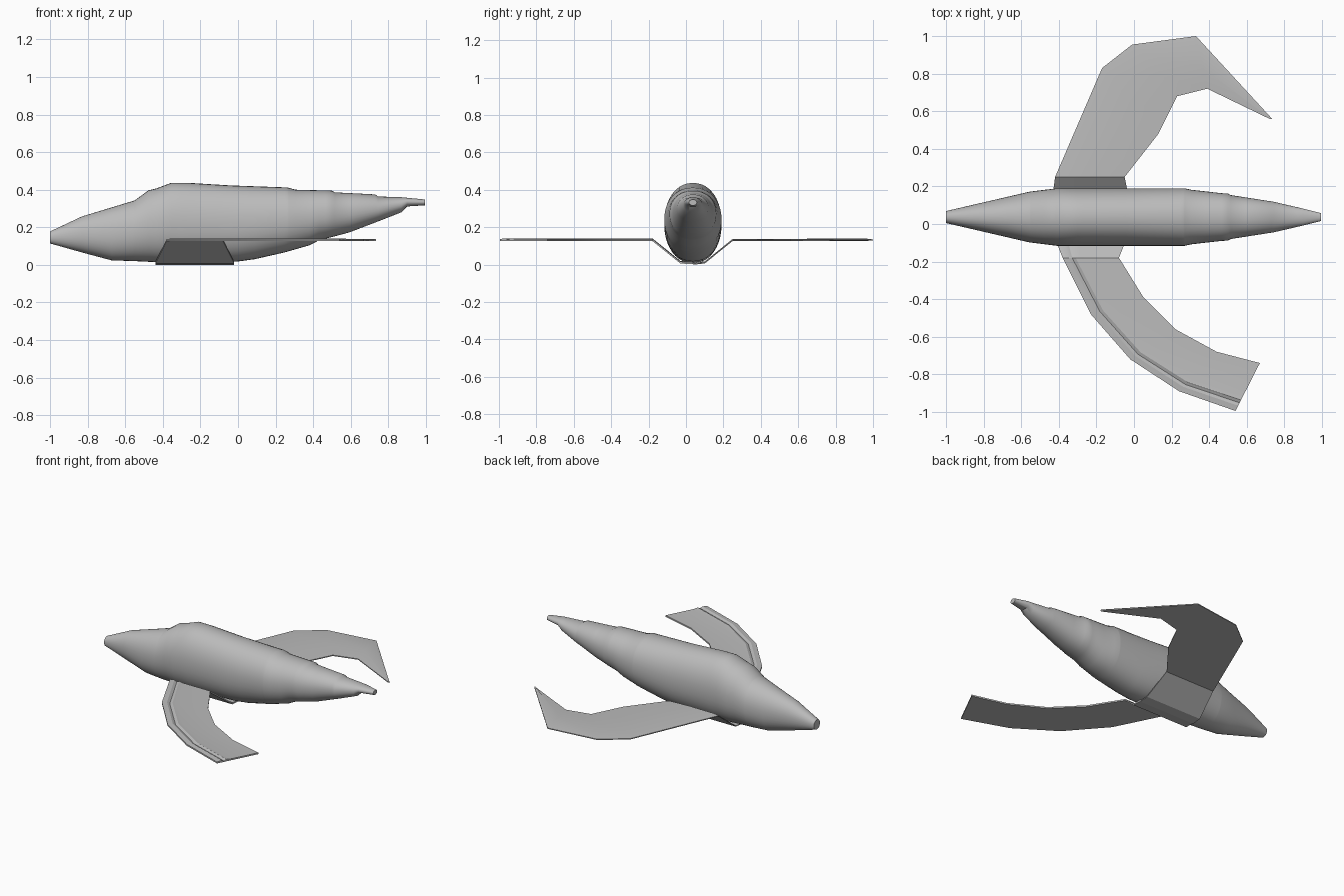
import bpy, bmesh, math

if "Cube" in bpy.data.objects:
    bpy.data.objects.remove(bpy.data.objects["Cube"])

grey = bpy.data.materials.new("light_grey")
grey.diffuse_color = (0.5, 0.5, 0.5, 1)
grey.use_nodes = True
grey.node_tree.nodes["Principled BSDF"].inputs["Base Color"].default_value = grey.diffuse_color
CY = 0.037  # fuselage centre line


def loft(name, rings, angle):
    """Skin closed rings of equal length, cap both ends."""
    bm = bmesh.new()
    vr = [[bm.verts.new(p) for p in r] for r in rings]
    n = len(vr[0])
    for a, b in zip(vr, vr[1:]):
        for i in range(n):
            j = (i + 1) % n
            bm.faces.new((a[i], a[j], b[j], b[i]))
    bm.faces.new(vr[0])
    bm.faces.new(vr[-1])
    bmesh.ops.recalc_face_normals(bm, faces=bm.faces)
    me = bpy.data.meshes.new(name)
    bm.to_mesh(me)
    bm.free()
    me.materials.append(grey)
    ob = bpy.data.objects.new(name, me)
    bpy.context.collection.objects.link(ob)
    bpy.ops.object.select_all(action='DESELECT')
    ob.select_set(True)
    bpy.context.view_layer.objects.active = ob
    bpy.ops.object.shade_smooth_by_angle(angle=math.radians(angle))
    return ob


def interp(table, x):
    for (x0, v0), (x1, v1) in zip(table, table[1:]):
        if x <= x1:
            return v0 + (v1 - v0) * (x - x0) / (x1 - x0)
    return table[-1][1]


# Fuselage outlines: top edge, bottom edge and half width along x
top = [(-1, .178), (-.83, .258), (-.55, .343), (-.476, .397), (-.434, .407),
       (-.354, .437), (-.27, .437), (-.045, .423), (.263, .412), (.306, .4),
       (.5, .395), (.515, .386), (.73, .375), (.745, .364), (.87, .36), (.995, .348)]
bottom = [(-1, .114), (-.83, .066), (-.673, .024), (-.55, .02), (-.3, .008),
          (0, .018), (.088, .03), (.247, .066), (.38, .104), (.43, .13),
          (.515, .152), (.593, .173), (.745, .231), (.87, .28), (.9, .311), (.995, .317)]
width = [(-1, .032), (-.556, .135), (-.41, .153), (.27, .153), (.306, .145),
         (.466, .127), (.5, .125), (.515, .117), (.745, .081), (.9, .045), (.995, .021)]
stations = sorted({x for t in (top, bottom, width) for x, _ in t})


def section(x, n=40, power=2 / 2.15):
    t, b, w = interp(top, x), interp(bottom, x), interp(width, x)
    pts = []
    for i in range(n):
        a = 2 * math.pi * i / n
        c, s = math.cos(a), math.sin(a)
        pts.append((x, CY + w * math.copysign(abs(c) ** power, c),
                    (t + b) / 2 + (t - b) / 2 * math.copysign(abs(s) ** power, s)))
    return pts


loft("fuselage", [section(x) for x in stations], 40)


# Wings: stations of leading point, trailing point, upper height
def wing(name, spans, chord, thick=.01):
    rings = []
    for (lx, ly), (tx, ty), z in spans:
        up = [(lx + (tx - lx) * t, ly + (ty - ly) * t, z + d) for t, d in chord]
        lo = [(x, y, z - thick) for x, y, _ in reversed(up)]
        rings.append(up + lo)
    return loft(name, rings, 25)


# Front wing, swept in a curve, with a raised groove near the leading edge
wing("front_wing", [
    ((-.44, CY), (-.02, CY), .013), ((-.44, -.03), (-.02, -.03), .016),
    ((-.38, -.18), (-.08, -.18), .137), ((-.23, -.48), (.05, -.39), .137),
    ((-.02, -.72), (.22, -.56), .137), ((.24, -.89), (.44, -.68), .137),
    ((.54, -.995), (.67, -.74), .137)],
    [(0, 0), (.11, .004), (.17, -.004), (.23, .004), (.32, 0), (1, 0)])

# Back wing, bent sharply backwards to a pointed tip
wing("back_wing", [
    ((-.44, CY), (-.02, CY), .010), ((-.44, .10), (-.02, .10), .016),
    ((-.42, .25), (-.05, .25), .137), ((-.17, .83), (.13, .48), .137),
    ((-.01, .955), (.23, .68), .137), ((.33, 1.0), (.39, .72), .139),
    ((.735, .56), (.725, .558), .137)],
    [(0, -.004), (.12, 0), (.6, .001), (1, -.004)])
